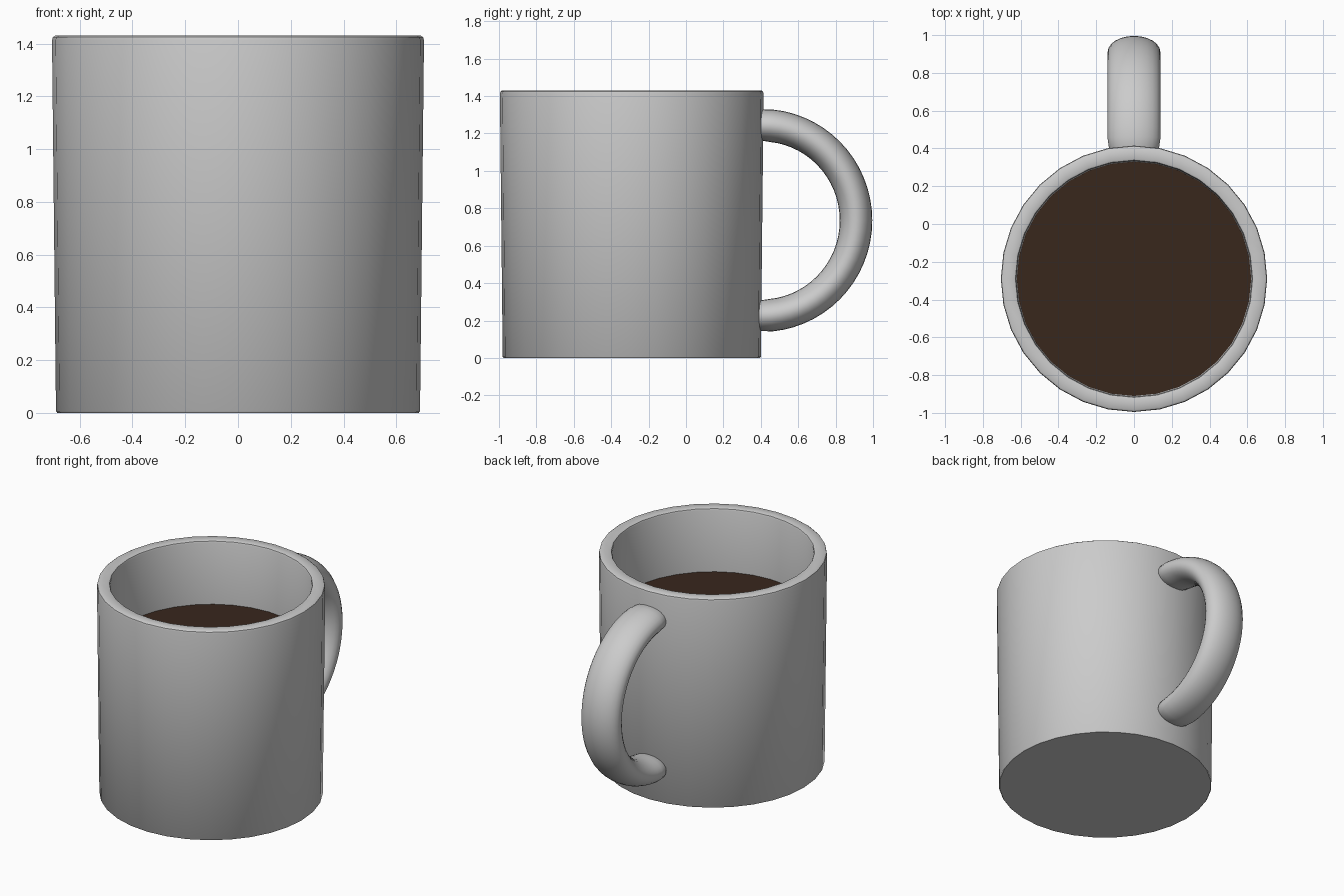
import bpy, bmesh
from math import sin, cos, pi, radians

if "Cube" in bpy.data.objects:
    bpy.data.objects.remove(bpy.data.objects["Cube"])

CY = -0.29   # y of the cup axis
SEG = 32


def make_object(name, rings, loop_rings=False, angle=40):
    """Skin a list of closed rings of points, capping both ends."""
    bm = bmesh.new()
    vs = [[bm.verts.new(p) for p in ring] for ring in rings]
    n = len(vs[0])
    for a, b in zip(vs, vs[1:]):
        for i in range(n):
            j = (i + 1) % n
            bm.faces.new((a[i], a[j], b[j], b[i]))
    bm.faces.new(vs[0][::-1])
    bm.faces.new(vs[-1])
    bmesh.ops.recalc_face_normals(bm, faces=bm.faces)
    me = bpy.data.meshes.new(name)
    bm.to_mesh(me)
    bm.free()
    ob = bpy.data.objects.new(name, me)
    bpy.context.collection.objects.link(ob)
    bpy.ops.object.select_all(action='DESELECT')
    ob.select_set(True)
    bpy.context.view_layer.objects.active = ob
    bpy.ops.object.shade_smooth_by_angle(angle=radians(angle))
    return ob


def circle(r, z):
    return [(r * cos(2 * pi * i / SEG), CY + r * sin(2 * pi * i / SEG), z)
            for i in range(SEG)]


# Cup body: outer wall, softly rounded rim, inner wall and floor
profile = [(0.685, 0), (0.69, 0.006), (0.705, 1.412), (0.702, 1.424), (0.693, 1.43),
           (0.637, 1.43), (0.628, 1.426), (0.624, 1.416), (0.62, 1.0), (0.61, 0.08)]
make_object("cup_body", [circle(r, z) for r, z in profile])

# Coffee surface, slightly overlapping the wall
coffee = make_object("coffee", [circle(0.622, 0.98), circle(0.622, 1.0)])
mat = bpy.data.materials.new("coffee_brown")
mat.diffuse_color = (0.04, 0.02, 0.012, 1)
mat.use_nodes = True
mat.node_tree.nodes["Principled BSDF"].inputs["Base Color"].default_value = mat.diffuse_color
coffee.data.materials.append(mat)

# Handle: flattened oval swept along a half circle, with rounded ends
R, HZ, HY, HW, HT = 0.509, 0.735, 0.405, 0.14, 0.087


def oval(y, z, ang, s):
    pts = []
    for i in range(24):
        t = 2 * pi * i / 24
        d = HT * s * sin(t)
        pts.append((HW * s * cos(t), y + d * cos(ang), z + d * sin(ang)))
    return pts


stations = [(0.375, pi / 2, 0.7), (0.385, pi / 2, 0.87)]
rings = [oval(y, HZ + R, a, s) for y, a, s in stations]
STEPS = 32
for k in range(STEPS + 1):
    a = pi / 2 - pi * k / STEPS
    s = 0.95 if k in (0, STEPS) else 1
    rings.append(oval(HY + (R - 0.005) * cos(a), HZ + R * sin(a), a, s))
rings += [oval(y, HZ - R, -a, s) for y, a, s in reversed(stations)]
make_object("handle", rings, angle=60)
